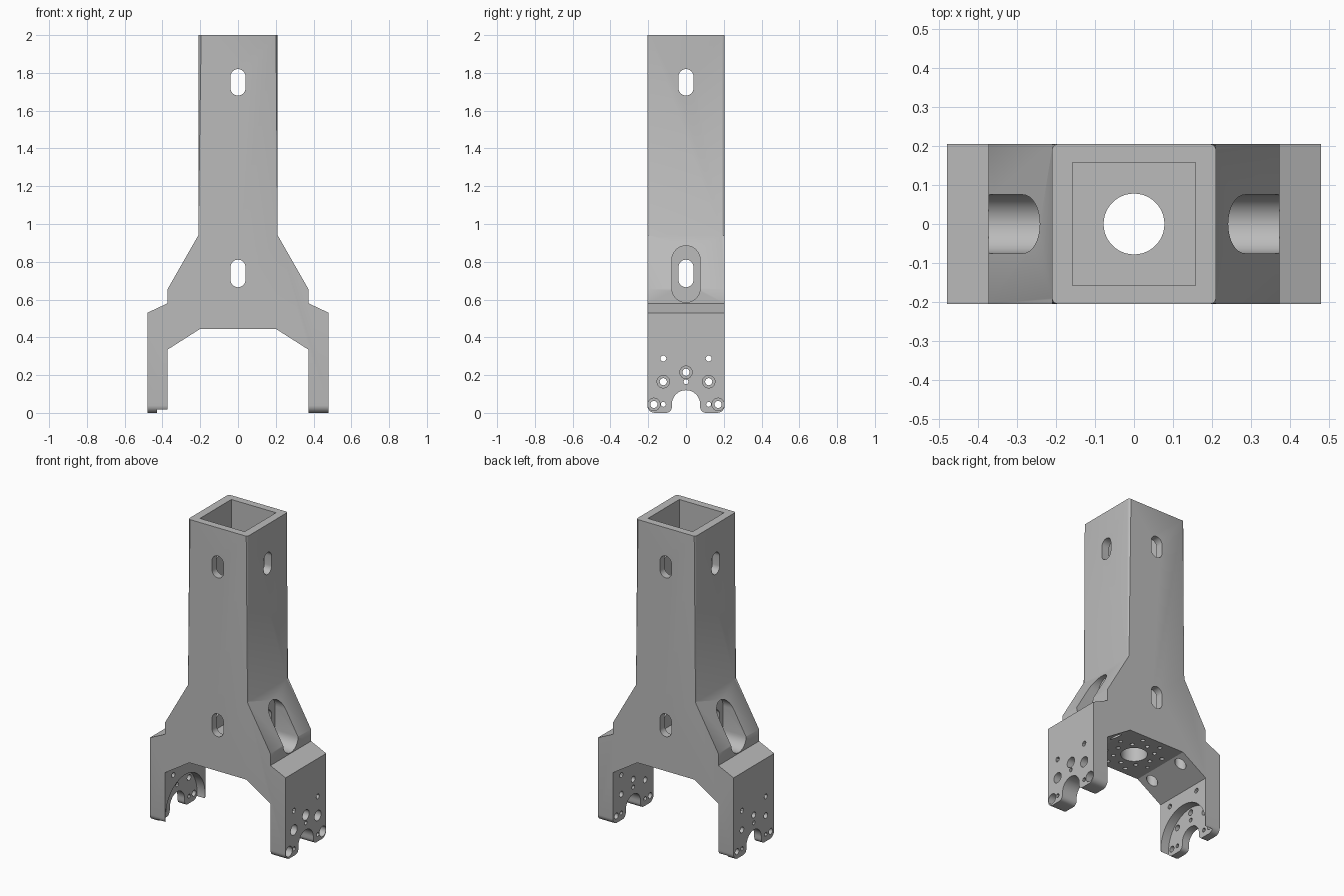
import bpy
import bmesh
from math import sin, cos, pi

cube = bpy.data.objects.get("Cube")
if cube:
    bpy.data.objects.remove(cube, do_unlink=True)

HALF_DEPTH = 0.205
LEG_X = 0.48          # outer face of the legs
LEG_IN = 0.373        # inner face of the legs
HUB_Z = 0.045         # centre height of the leg bolt circle

grey = bpy.data.materials.new("machined_grey")
grey.use_nodes = True
colour = (0.5, 0.5, 0.5, 1)
grey.diffuse_color = colour
grey.node_tree.nodes["Principled BSDF"].inputs["Base Color"].default_value = colour


def prism(bm, pts, axis, lo, hi):
    """Extrude a 2D outline along an axis from lo to hi."""
    def place(a, b, t):
        return {"x": (t, a, b), "y": (a, t, b), "z": (a, b, t)}[axis]
    ends = [[bm.verts.new(place(a, b, t)) for a, b in pts] for t in (lo, hi)]
    bm.faces.new(ends[0])
    bm.faces.new(ends[1][::-1])
    n = len(pts)
    for i in range(n):
        j = (i + 1) % n
        bm.faces.new((ends[0][i], ends[1][i], ends[1][j], ends[0][j]))


def arc(cx, cy, r, start, end, n):
    return [(cx + r * cos(start + (end - start) * i / n),
             cy + r * sin(start + (end - start) * i / n)) for i in range(n + 1)]


def circle(cx, cy, r, n=24):
    return arc(cx, cy, r, 0, 2 * pi, n)[:-1]


def slot(cz, r, half):
    return arc(0, cz + half, r, 0, pi, 16) + arc(0, cz - half, r, pi, 2 * pi, 16)


def mirrored(half):
    return half + [(-a, b) for a, b in reversed(half)]


def make(name, prisms):
    bm = bmesh.new()
    for p in prisms:
        prism(bm, *p)
    bmesh.ops.recalc_face_normals(bm, faces=bm.faces)
    mesh = bpy.data.meshes.new(name)
    bm.to_mesh(mesh)
    bm.free()
    obj = bpy.data.objects.new(name, mesh)
    bpy.context.collection.objects.link(obj)
    return obj


# Forked body: square tower, sloping shoulders and two legs
body = make("forked_bracket", [(mirrored([
    (0.21, 2), (0.21, 0.94), (0.373, 0.655), (0.373, 0.58), (LEG_X, 0.53),
    (LEG_X, 0), (LEG_IN, 0), (LEG_IN, 0.335), (0.2, 0.445)]),
    "y", -HALF_DEPTH, HALF_DEPTH)])
body.data.materials.append(grey)


def round_edges(test, radius, segments):
    bm = bmesh.new()
    bm.from_mesh(body.data)
    edges = [e for e in bm.edges if test(*[v.co for v in e.verts])]
    bmesh.ops.bevel(bm, geom=edges, offset=radius, segments=segments,
                    profile=0.5, affect="EDGES")
    bm.to_mesh(body.data)
    bm.free()


# Rounded tower corners and rounded feet
round_edges(lambda a, b: min(a.z, b.z) > 0.9 and abs(a.z - b.z) > 1, 0.015, 4)
round_edges(lambda a, b: max(a.z, b.z) < 0.001 and abs(a.y - b.y) < 0.001, 0.04, 6)


def cut(name, prisms):
    tool = make(name, prisms)
    tool.hide_render = True
    mod = body.modifiers.new(name, "BOOLEAN")
    mod.operation = "DIFFERENCE"
    mod.solver = "EXACT"
    mod.object = tool
    bpy.context.view_layer.objects.active = body
    bpy.ops.object.modifier_apply(modifier=name)
    bpy.data.objects.remove(tool, do_unlink=True)


# Square socket in the tower
s = 0.158
cut("socket", [([(-s, -s), (s, -s), (s, s), (-s, s)], "z", 0.59, 2.1)])

# Slots through the tower on both axes, with deep pockets in the shoulders
for axis in "xy":
    cut("slots_" + axis, [(slot(1.75, 0.04, 0.03), axis, -0.7, 0.7),
                          (slot(0.738, 0.04, 0.033), axis, -0.7, 0.7)])
pocket = slot(0.735, 0.075, 0.075)
cut("shoulder_pockets", [(pocket, "x", 0.21, 0.7), (pocket, "x", -0.7, -0.21)])

# Underside: centre bore, two rings of blind holes and deep bolt bores
under = [(circle(0, 0, 0.078, 48), "z", 0.3, 0.7)]
for ring, turn in ((0.12, 0), (0.17, pi / 8)):
    for i in range(8):
        t = turn + i * pi / 4
        under.append((circle(ring * cos(t), ring * sin(t), 0.013, 12), "z", 0.3, 0.52))
for x in (-0.245, 0.245):
    for y in (-0.128, 0.128):
        under.append((circle(x, y, 0.033), "z", 0.2, 0.82))
cut("underside_bores", under)

# Rounded notch at the foot of each leg
notch = arc(0, HUB_Z, 0.075, pi / 2, 0, 12)[1:]
notch += arc(0.105, 0.03, 0.03, pi, 1.5 * pi, 6) + [(0.105, -0.1)]
cut("leg_notches", [([(0, HUB_Z + 0.075)] + mirrored(notch), "x", -0.7, 0.7)])

# Round recess on the inside of the right leg
cut("leg_recess", [(circle(0, HUB_Z, 0.2, 64), "x", -0.43, -0.3)])

# Bolt and pin holes through both legs
bolts = [(0.17 * cos(i * pi / 4), HUB_Z + 0.17 * sin(i * pi / 4)) for i in range(5)]
pins = [(0.12 * cos(i * pi / 2), HUB_Z + 0.12 * sin(i * pi / 2)) for i in range(3)]
holes = [(circle(y, z, 0.019, 16), "x", -0.7, 0.7) for y, z in bolts]
holes += [(circle(y, z, 0.013, 12), "x", -0.7, 0.7) for y, z in pins]
holes += [(circle(y, 0.288, 0.016, 12), "x", -0.7, 0.7) for y in (-0.12, 0.12)]
cut("leg_holes", holes)

# Counterbores on the outside of the left leg
cut("counterbores", [(circle(y, z, 0.033), "x", 0.425, 0.6) for y, z in bolts])

# Smooth curved walls while keeping edges crisp
bpy.ops.object.select_all(action="DESELECT")
body.select_set(True)
bpy.context.view_layer.objects.active = body
bpy.ops.object.shade_smooth_by_angle()
